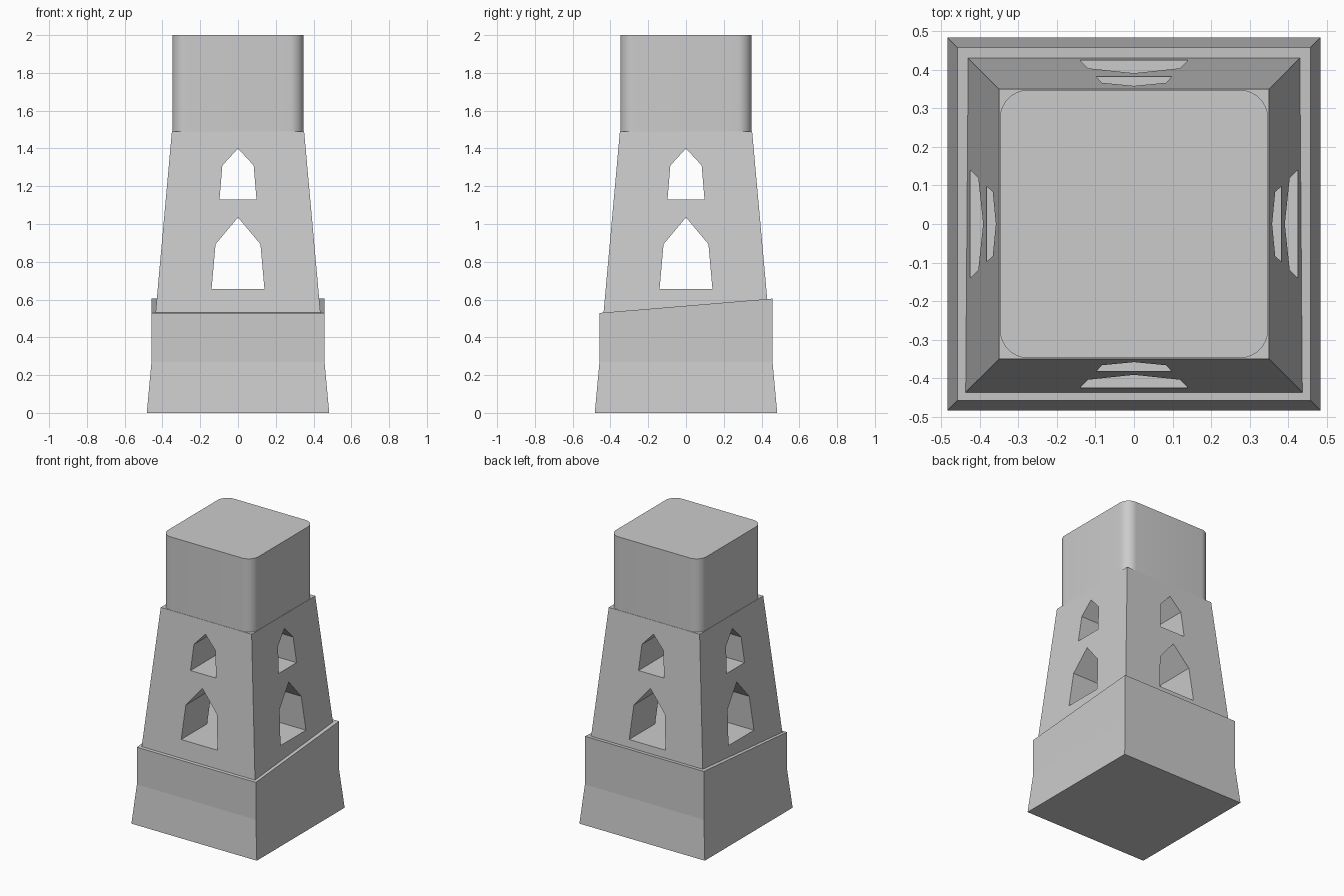
import bpy, bmesh, math

if "Cube" in bpy.data.objects:
    bpy.data.objects.remove(bpy.data.objects["Cube"])

stone = bpy.data.materials.new("grey stone")
stone.diffuse_color = (0.6, 0.6, 0.6, 1)
stone.use_nodes = True
stone.node_tree.nodes["Principled BSDF"].inputs["Base Color"].default_value = stone.diffuse_color


def loft(name, rings):
    """Solid skinned through a stack of closed rings, capped at both ends."""
    bm = bmesh.new()
    loops = [[bm.verts.new(p) for p in ring] for ring in rings]
    n = len(loops[0])
    for a, b in zip(loops, loops[1:]):
        for i in range(n):
            j = (i + 1) % n
            bm.faces.new((a[i], a[j], b[j], b[i]))
    bm.faces.new(loops[0][::-1])
    bm.faces.new(loops[-1])
    bmesh.ops.recalc_face_normals(bm, faces=bm.faces)
    mesh = bpy.data.meshes.new(name)
    bm.to_mesh(mesh)
    bm.free()
    mesh.materials.append(stone)
    obj = bpy.data.objects.new(name, mesh)
    bpy.context.collection.objects.link(obj)
    return obj


def square(h, z, tilt=0.0):
    return [(x * h, y * h, z + tilt * y) for x, y in ((-1, -1), (1, -1), (1, 1), (-1, 1))]


def rounded_square(h, r, z, steps=10):
    pts = []
    for k, (sx, sy) in enumerate(((1, 1), (-1, 1), (-1, -1), (1, -1))):
        for i in range(steps + 1):
            a = math.pi / 2 * (k + i / steps)
            pts.append((sx * (h - r) + r * math.cos(a), sy * (h - r) + r * math.sin(a), z))
    return pts


def window_cutter(name, foot, shoulder, z0, z1, z2, turned):
    """Pointed window prism running right through the tower."""
    prof = [(-foot, z0), (foot, z0), (shoulder, z1), (0, z2), (-shoulder, z1)]
    rings = [[(d, u, z) if turned else (u, d, z) for u, z in prof] for d in (-0.7, 0.7)]
    return loft(name, rings)


# Flared plinth whose top slopes up toward the back
loft("plinth", [square(0.483, 0), square(0.458, 0.27), square(0.458, 0.567, 0.038)])

# Tapered shaft pierced by crossing pointed windows
shaft = loft("shaft", [square(0.437, 0.525), square(0.35, 1.49)])
windows = {"lower": (0.14, 0.119, 0.655, 0.893, 1.035),
           "upper": (0.098, 0.083, 1.13, 1.31, 1.40)}
for level, dims in windows.items():
    for turned in (False, True):
        cutter = window_cutter(level + "_window_cutter", *dims, turned)
        mod = shaft.modifiers.new("window", 'BOOLEAN')
        mod.operation = 'DIFFERENCE'
        mod.solver = 'EXACT'
        mod.object = cutter
        bpy.context.view_layer.objects.active = shaft
        bpy.ops.object.modifier_apply(modifier=mod.name)
        bpy.data.objects.remove(cutter)

# Upper block with rounded upright corners
block = loft("upper_block", [rounded_square(0.348, 0.075, 1.48), rounded_square(0.348, 0.075, 2.0)])
bpy.ops.object.select_all(action='DESELECT')
block.select_set(True)
bpy.context.view_layer.objects.active = block
bpy.ops.object.shade_smooth_by_angle(angle=math.radians(35))
